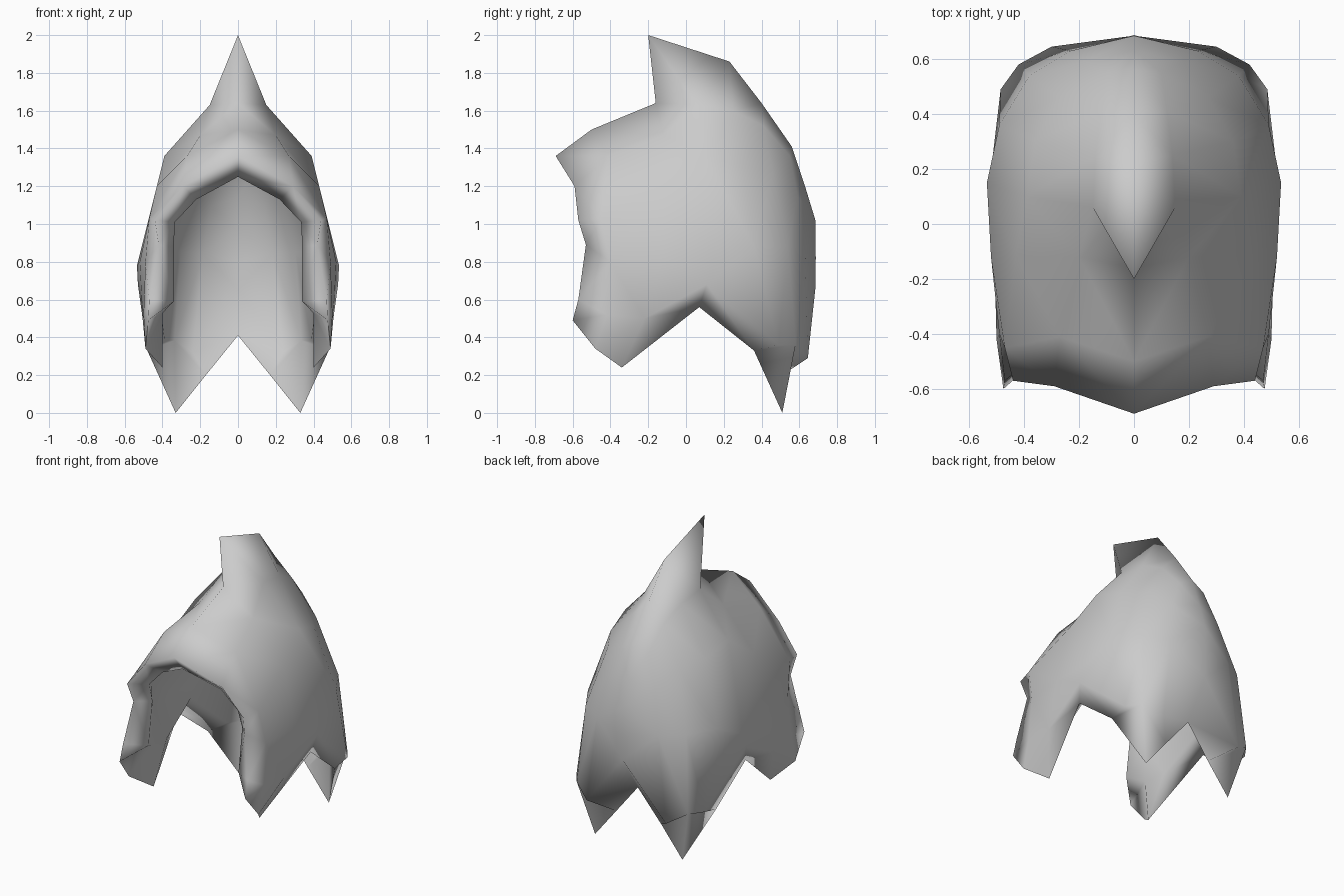
import bpy, bmesh

if "Cube" in bpy.data.objects:
    bpy.data.objects.remove(bpy.data.objects["Cube"])

# centre ridge (y, z): brow tip, crown, fin tip, fin back, nape
ridge = [(-.69, 1.36), (-.5, 1.5), (-.16, 1.64), (-.2, 2.0),
         (.23, 1.86), (.4, 1.64), (.56, 1.41)]

# ribs running from the ridge down to the lower edge (right half)
ribs = [
    [(.29, -.59, 1.2), (.44, -.57, 1.02), (.42, -.53, .89), (.47, -.57, .6), (.475, -.6, .49)],
    [(.27, -.41, 1.36), (.47, -.45, 1.03), (.49, -.4, .8), (.5, -.42, .52), (.49, -.48, .34)],
    [(.2, -.12, 1.47), (.43, -.12, 1.2), (.52, -.12, .8), (.505, -.22, .5), (.4, -.34, .24)],
    [(.15, .06, 1.63), (.39, .1, 1.36), (.535, .15, .78), (.53, .11, .68), (.5, .07, .56)],
    [(.14, .25, 1.6), (.36, .3, 1.3), (.49, .36, .88), (.485, .49, .36), (.48, .36, .33)],
    [(.12, .41, 1.52), (.27, .46, 1.27), (.38, .54, .88), (.42, .58, .36), (.33, .51, 0)],
    [(.1, .55, 1.36), (.18, .59, 1.15), (.23, .63, .87), (.3, .645, .29), (.17, .51, .2)],
]
columns = [[(0, y, z)] + rib for (y, z), rib in zip(ridge, ribs)]

# centre line of the back, tucked under at the hem
back = [(.56, 1.41), (.63, 1.2), (.685, 1.02), (.687, .82), (.685, .66), (.52, .41)]
columns.append([(0, y, z) for y, z in back])


def lip(row, p):
    """Edge of the face opening, turned inward from the rim."""
    if row == 5:
        return p
    x = p[0] * .76 if row < 3 else .34
    return (x, p[1] + .09, p[2] - (.11, .07, .01, .01, .01)[row])


def lining(row, p):
    """Padded inner layer, meeting the shell at the hem."""
    if row == 5:
        return p
    return (p[0] * .8, p[1] * .88, min(p[2] * .9 + .06, 1.46))


bm = bmesh.new()
outer = [[bm.verts.new(p) for p in col] for col in columns]
inner = [[bm.verts.new(lip(r, p)) for r, p in enumerate(columns[0])]]
inner += [[bm.verts.new(lining(r, p)) for r, p in enumerate(col)] for col in columns[1:]]


def skin(a, b):
    """Quads between two point rows."""
    for i in range(len(a) - 1):
        bm.faces.new((a[i], a[i + 1], b[i + 1], b[i]))


# outer shell and lining
for layer in (outer, inner):
    for a, b in zip(layer, layer[1:]):
        skin(a, b)
# rolled face opening
skin(outer[0], inner[0])

# join shell and lining along the hem
bmesh.ops.remove_doubles(bm, verts=bm.verts, dist=.001)
bmesh.ops.triangulate(bm, faces=bm.faces, quad_method='SHORT_EDGE')
bmesh.ops.recalc_face_normals(bm, faces=bm.faces)

mesh = bpy.data.meshes.new("crested_hood")
bm.to_mesh(mesh)
bm.free()
hood = bpy.data.objects.new("crested_hood", mesh)
bpy.context.collection.objects.link(hood)
bpy.context.view_layer.objects.active = hood
hood.select_set(True)

# left half
mirror = hood.modifiers.new("mirror", 'MIRROR')
mirror.use_clip = True
bpy.ops.object.modifier_apply(modifier="mirror")
bpy.ops.object.shade_smooth_by_angle(angle=2.3)
